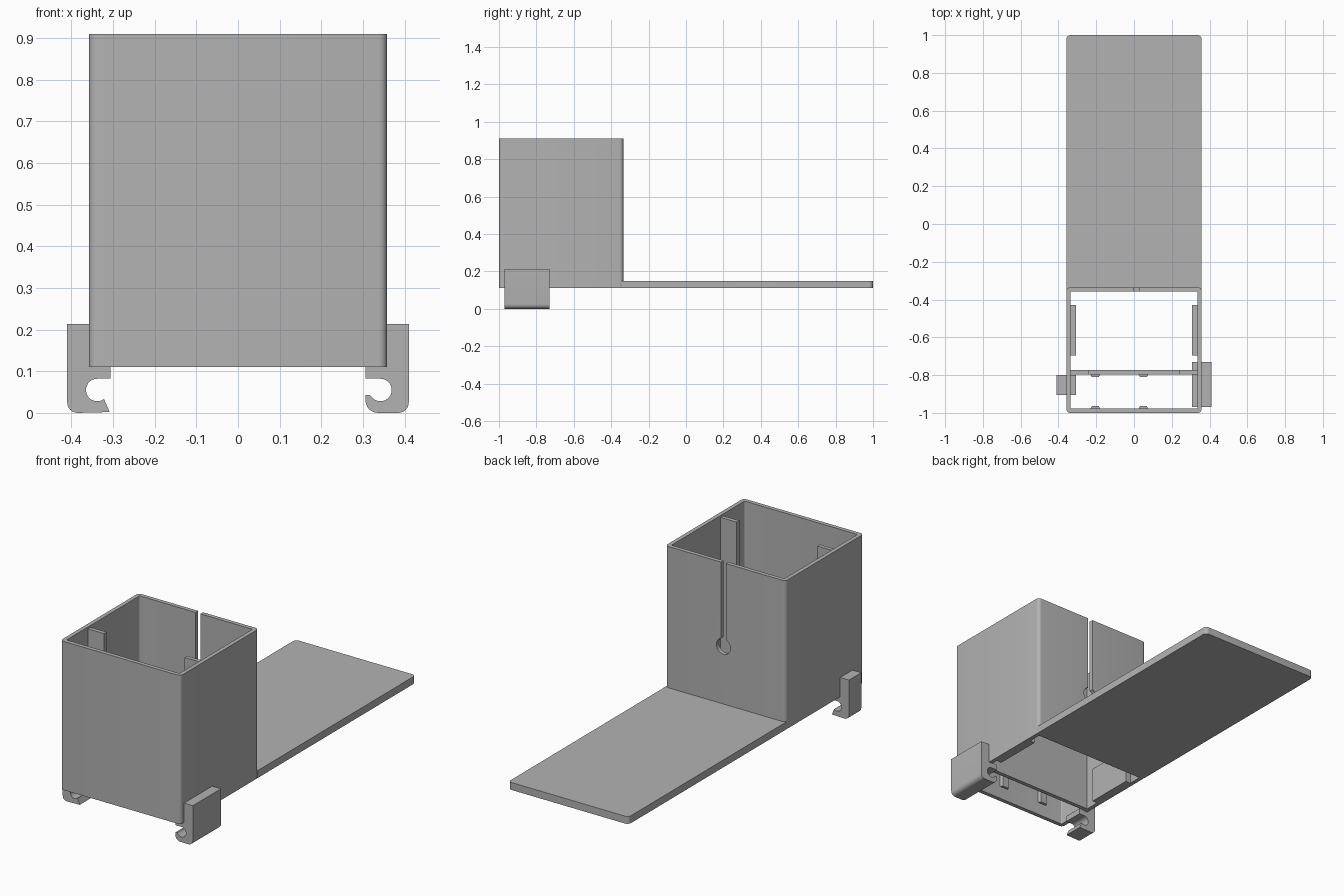
import bpy
import bmesh
from math import sin, cos, radians, pi
from mathutils import Vector

old = bpy.data.objects.get("Cube")
if old:
    bpy.data.objects.remove(old, do_unlink=True)

GREY = (0.45, 0.45, 0.45, 1)
grey = bpy.data.materials.new("plain grey")
grey.use_nodes = True
grey.diffuse_color = GREY
grey.node_tree.nodes["Principled BSDF"].inputs["Base Color"].default_value = GREY


def arc(cx, cy, r, start, end, n=8):
    """Points along an arc, angles in degrees."""
    angles = [radians(start + (end - start) * i / n) for i in range(n + 1)]
    return [(cx + r * cos(a), cy + r * sin(a)) for a in angles]


def rounded(x0, x1, y0, y1, front=0.02, back=0.02):
    """Rectangle outline with rounded corners; a zero radius stays sharp."""
    pts = []
    for x, y, sx, sy, start in ((x0, y0, 1, 1, 180), (x1, y0, -1, 1, 270),
                                (x1, y1, -1, -1, 0), (x0, y1, 1, -1, 90)):
        r = front if sy > 0 else back
        if r:
            pts += arc(x + sx * r, y + sy * r, r, start, start + 90, 6)
        else:
            pts.append((x, y))
    return pts


def prism(name, outline, low, high, axis="z"):
    """Extrude an outline: (x, y) along z, or (x, z) along y."""
    bm = bmesh.new()
    place = (lambda p: (p[0], p[1], low)) if axis == "z" else (lambda p: (p[0], low, p[1]))
    face = bm.faces.new([bm.verts.new(place(p)) for p in outline])
    new = bmesh.ops.extrude_face_region(bm, geom=[face])["geom"]
    step = high - low
    move = Vector((0, 0, step)) if axis == "z" else Vector((0, step, 0))
    bmesh.ops.translate(bm, vec=move, verts=[g for g in new if isinstance(g, bmesh.types.BMVert)])
    bmesh.ops.recalc_face_normals(bm, faces=bm.faces)
    mesh = bpy.data.meshes.new(name)
    bm.to_mesh(mesh)
    bm.free()
    mesh.materials.append(grey)
    ob = bpy.data.objects.new(name, mesh)
    bpy.context.collection.objects.link(ob)
    return ob


def activate(ob):
    bpy.ops.object.select_all(action="DESELECT")
    ob.select_set(True)
    bpy.context.view_layer.objects.active = ob


def cut(ob, cutter):
    """Subtract a cutter and throw it away."""
    cutter.hide_render = True
    mod = ob.modifiers.new("cut", "BOOLEAN")
    mod.operation, mod.solver, mod.object = "DIFFERENCE", "EXACT", cutter
    activate(ob)
    bpy.ops.object.modifier_apply(modifier=mod.name)
    bpy.data.objects.remove(cutter, do_unlink=True)


def smooth(ob):
    activate(ob)
    bpy.ops.object.shade_smooth_by_angle(angle=radians(30))


HALF, WALL = 0.358, 0.022
FRONT, BACK = -1.0, -0.335
BASE, TOP = 0.11, 0.91
INNER = HALF - WALL

# Open rectangular sleeve
sleeve = prism("sleeve", rounded(-HALF, HALF, FRONT, BACK), BASE, TOP)
cut(sleeve, prism("bore", rounded(-INNER, INNER, FRONT + WALL, BACK - WALL, 0.006, 0.006),
                  BASE - 0.1, TOP + 0.1))

# Keyhole slot in the back wall
SLOT, HOLE_Z = 0.012, 0.46
keyhole = arc(SLOT, HOLE_Z, 0.042, 110, 430, 28) + [(SLOT + 0.0144, TOP + 0.1), (SLOT - 0.0144, TOP + 0.1)]
cut(sleeve, prism("keyhole", keyhole, BACK - 0.1, BACK + 0.1, "y"))
smooth(sleeve)

# Long flat tongue behind the sleeve
tongue = prism("tongue", rounded(-HALF, HALF, BACK - WALL / 2, 1.0, 0, 0.022), BASE, 0.15)
smooth(tongue)

# U-shaped divider with tall side strips
SILL = 0.45
END = INNER + 0.01
prism("divider", [(-END, BASE), (END, BASE), (END, 0.9), (0.24, 0.9), (0.24, SILL),
                  (-0.24, SILL), (-0.24, 0.9), (-END, 0.9)], -0.796, -0.774, "y")

# Guide ribs on the side walls
for side, name in ((1, "left"), (-1, "right")):
    a, b = sorted((side * 0.306, side * (INNER + 0.005)))
    prism("guide_rib_" + name, rounded(a, b, -0.695, -0.43, 0, 0), BASE, 0.3)

# Small wedge catches facing each other in the front pocket
for i, x in enumerate((-0.205, 0.05)):
    for name, y, d in (("front", FRONT + WALL - 0.003, 1), ("rear", -0.793, -1)):
        prism(f"catch_{name}_{i}", [(x - 0.028, y), (x + 0.028, y), (x + 0.018, y + d * 0.017),
                                    (x - 0.018, y + d * 0.017)], 0.18, 0.25)

# Hooked clips below the side walls
OUT = 0.41
clip_top = [(OUT, 0.214), (HALF - 0.004, 0.214), (HALF - 0.004, BASE + 0.003),
            (0.306, BASE + 0.003), (0.306, 0.082)]
corner = arc(OUT - 0.025, 0.025, 0.025, -90, 0, 6)

hook = clip_top + arc(0.342, 0.055, 0.027, 90, -140, 20) + [(0.316, 0.043), (0.306, 0.043)]
hook += arc(0.336, 0.03, 0.03, 180, 270, 6) + corner
smooth(prism("clip_left", hook, -0.97, -0.73, "y"))

lip = clip_top + arc(0.338, 0.055, 0.027, 90, -125, 20) + [(0.322, 0.034), (0.308, 0.002)] + corner
smooth(prism("clip_right", [(-x, z) for x, z in lip], -0.905, -0.80, "y"))
